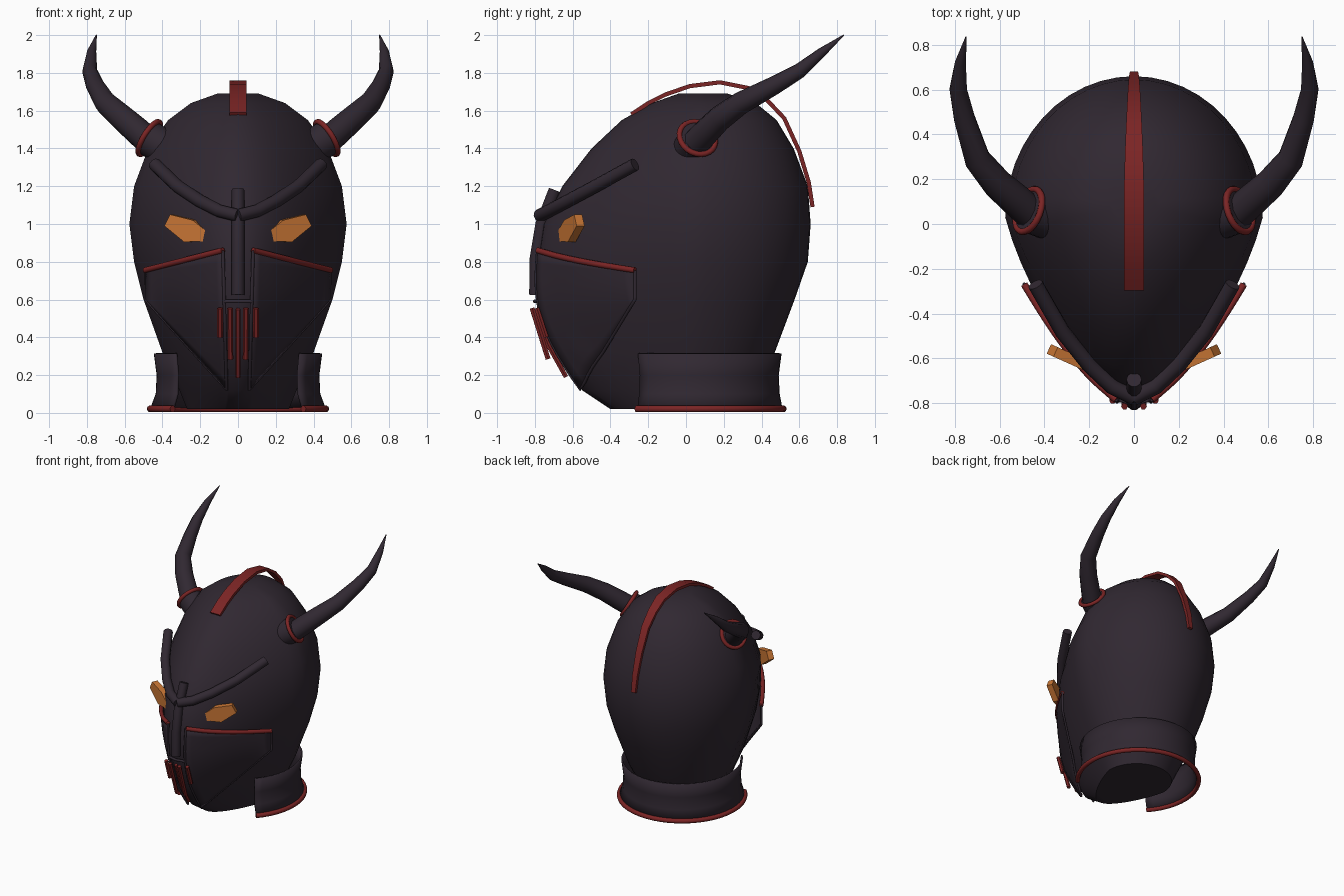
import bpy, bmesh, math
from mathutils import Vector

cube = bpy.data.objects.get("Cube")
if cube:
    bpy.data.objects.remove(cube, do_unlink=True)


def material(name, rgb):
    m = bpy.data.materials.new(name)
    m.use_nodes = True
    m.diffuse_color = (*rgb, 1)
    m.node_tree.nodes["Principled BSDF"].inputs["Base Color"].default_value = (*rgb, 1)
    return m


DARK = material("dark plum", (0.03, 0.021, 0.031))
RED = material("deep red", (0.2, 0.018, 0.018))
ORANGE = material("amber orange", (0.58, 0.18, 0.035))


def finish(obj, name, mat, angle=35):
    obj.name = name
    obj.data.materials.clear()
    obj.data.materials.append(mat)
    bpy.ops.object.select_all(action='DESELECT')
    obj.select_set(True)
    bpy.context.view_layer.objects.active = obj
    bpy.ops.object.shade_smooth_by_angle(angle=math.radians(angle))
    return obj


def loft(name, rings, mat, closed=True, caps=True, thickness=0, angle=35):
    """Skin a list of equal-length point rows."""
    bm = bmesh.new()
    rows = [[bm.verts.new(p) for p in ring] for ring in rings]
    n = len(rows[0])
    for a, b in zip(rows, rows[1:]):
        for i in range(n if closed else n - 1):
            j = (i + 1) % n
            bm.faces.new((a[i], a[j], b[j], b[i]))
    if caps:
        bm.faces.new(rows[0])
        bm.faces.new(rows[-1])
    bmesh.ops.recalc_face_normals(bm, faces=bm.faces)
    mesh = bpy.data.meshes.new(name)
    bm.to_mesh(mesh)
    bm.free()
    obj = bpy.data.objects.new(name, mesh)
    bpy.context.collection.objects.link(obj)
    if thickness:
        mod = obj.modifiers.new("Thickness", 'SOLIDIFY')
        mod.thickness, mod.offset = thickness, 0
    return finish(obj, name, mat, angle)


def tube(name, points, radii, mat, sides=3):
    """Round bar along a path, with one radius or one per point."""
    curve = bpy.data.curves.new(name, 'CURVE')
    curve.dimensions = '3D'
    curve.bevel_depth, curve.bevel_resolution = 1, sides
    curve.use_fill_caps = True
    spline = curve.splines.new('POLY')
    spline.points.add(len(points) - 1)
    for i, (p, q) in enumerate(zip(spline.points, points)):
        p.co = (*q, 1)
        p.radius = radii[i] if isinstance(radii, list) else radii
    obj = bpy.data.objects.new(name, curve)
    bpy.context.collection.objects.link(obj)
    bpy.ops.object.select_all(action='DESELECT')
    obj.select_set(True)
    bpy.context.view_layer.objects.active = obj
    bpy.ops.object.convert(target='MESH')
    return finish(bpy.context.object, name, mat, 50)


def lerp(a, b, t):
    return a + (b - a) * t


# Helmet shell: height, half width, front y, back y
SHELL = [(.02, .27, -.4, .3), (.12, .31, -.55, .36), (.32, .4, -.68, .47),
         (.6, .5, -.775, .575), (.8, .55, -.785, .645), (1, .575, -.755, .66),
         (1.2, .55, -.655, .645), (1.4, .475, -.5, .57), (1.55, .37, -.34, .48),
         (1.64, .25, -.18, .37), (1.69, .11, -.04, .22)]


def center_y(z):
    return .03 + .1 * max(0, z - 1.2)


def shell_ring(z, w, front, back, n=48):
    ring = []
    for i in range(n):
        a = math.tau * i / n
        c, s = math.cos(a), math.sin(a)
        if s >= 0:
            ring.append((w * c, lerp(center_y(z), back, s), z))
        else:  # narrows to a keel at the front
            ring.append((w * c * (1 + .35 * s), lerp(center_y(z), front, -s), z))
    return ring


def shell_front(x, z):
    """Front surface y of the shell at a given x and z."""
    for a, b in zip(SHELL, SHELL[1:]):
        if a[0] <= z <= b[0]:
            w, front = (lerp(a[k], b[k], (z - a[0]) / (b[0] - a[0])) for k in (1, 2))
            lo, hi = 0, 1
            for _ in range(30):
                t = (lo + hi) / 2
                if w * math.sqrt(1 - t * t) * (1 - .35 * t) > abs(x):
                    lo = t
                else:
                    hi = t
            return lerp(center_y(z), front, lo)


loft("helmet_shell", [shell_ring(*r) for r in SHELL], DARK, angle=40)


# Neck collar, open at the front, with red hem
def collar_arc(z, rx, ry):
    start = math.radians(-42)
    span = math.pi - 2 * start
    return [(rx * math.cos(start + span * i / 36),
             .05 + ry * math.sin(start + span * i / 36), z) for i in range(37)]


loft("neck_collar", [collar_arc(.02, .46, .455), collar_arc(.1, .43, .44),
                     collar_arc(.2, .425, .435), collar_arc(.315, .44, .45)],
     DARK, closed=False, caps=False, thickness=.012)
tube("collar_hem", collar_arc(.021, .465, .465), .018, RED)

# Crest band standing over the crown
crest = [Vector((0, y, z)) for y, z in
         [(-.29, 1.58), (-.2, 1.64), (-.11, 1.685), (.02, 1.73), (.18, 1.75), (.33, 1.72),
          (.43, 1.655), (.52, 1.56), (.6, 1.385), (.65, 1.22), (.67, 1.09)]]
rings = []
for i, p in enumerate(crest):
    tangent = crest[min(i + 1, len(crest) - 1)] - crest[max(i - 1, 0)]
    up = Vector((0, -tangent.z, tangent.y)).normalized() * .011
    side = Vector((.044 - .026 * max(0, i - 4) / 6, 0, 0))
    rings.append([p + side + up, p - side + up, p - side - up, p + side - up])
loft("crest_band", rings, RED)

# Nose guard and the small bar under it
tube("nose_guard", [(0, -.695, 1.18), (0, -.765, 1), (0, -.795, .82), (0, -.798, .625)],
     .034, DARK)
tube("mouth_crossbar", [(-.07, -.785, .59), (0, -.8, .59), (.07, -.785, .59)], .01, DARK)
tube("mouth_bar_center", [(0, -.8, .55), (0, -.73, .36), (0, -.635, .19)], .014, RED, 1)

EYE = [(.143, .91), (.153, .95), (.24, 1.02), (.36, 1.05), (.39, .99), (.286, .905)]
HORN = [(.44, .03, 1.41), (.53, .11, 1.49), (.61, .18, 1.56), (.7, .29, 1.64),
        (.757, .47, 1.735), (.785, .6, 1.81), (.775, .72, 1.91), (.75, .835, 2)]
BROW = [(0, -.775, 1.045), (.1, -.725, 1.07), (.2, -.63, 1.12), (.32, -.48, 1.2),
        (.44, -.27, 1.315)]


def cheek_point(u, v):
    """u runs from nose to ear, v from top edge to lower edge."""
    x = lerp(lerp(.08, .06, v), .49, u)
    z = lerp(lerp(.86, .755, u), lerp(.125, .6, u), v)
    top = lerp(-.785, -.27, u) - .05 * math.sin(math.pi * u)
    y = lerp(top, lerp(-.56, -.27, u), v) - .09 * math.sin(math.pi * v) * (1 - u)
    if u < .85:
        y = min(y, shell_front(x, z) - .012)
    return x, y, z


for s, label in ((1, "left"), (-1, "right")):
    def flip(points):
        return [(s * x, y, z) for x, y, z in points]

    # Horn with cuff and ring
    tube(label + "_horn", flip(HORN), [.075, .073, .068, .06, .049, .04, .025, .003], DARK)
    axis = Vector((s * .8, .3, .5)).to_track_quat('Z', 'Y').to_euler()
    bpy.ops.mesh.primitive_cylinder_add(vertices=24, radius=.095, depth=.13,
                                        location=(s * .425, .04, 1.425), rotation=axis)
    finish(bpy.context.object, label + "_horn_cuff", DARK)
    bpy.ops.mesh.primitive_torus_add(major_radius=.1, minor_radius=.015, major_segments=24,
                                     minor_segments=8, location=(s * .47, .06, 1.455),
                                     rotation=axis)
    finish(bpy.context.object, label + "_horn_ring", RED, 60)

    # Brow ridge
    tube(label + "_brow", flip(BROW), .035, DARK)

    # Eye block, slanted along the face
    front = [(x, -.577 + .45 * (x - .394), z) for x, z in EYE]
    back = [(x - .02, y + .042, z) for x, y, z in front]
    loft(label + "_eye", [flip(front), flip(back)], ORANGE, angle=20)

    # Cheek plate with red upper rim and dark side rims
    steps = [i / 12 for i in range(13)]
    loft(label + "_cheek_plate", [flip([cheek_point(u, v) for u in steps]) for v in steps],
         DARK, closed=False, caps=False, thickness=.012)
    tube(label + "_cheek_top_rim", flip([cheek_point(u, 0) for u in steps]), .016, RED)
    edge = ([cheek_point(0, v) for v in steps] + [cheek_point(u, 1) for u in steps[1:]]
            + [cheek_point(1, 1 - v) for v in steps[1:]])
    tube(label + "_cheek_side_rim", flip(edge), .009, DARK)

    # Mouth bars
    tube(label + "_mouth_bar_inner", flip([(.042, -.815, .555), (.04, -.73, .285)]),
         .015, RED, 1)
    tube(label + "_mouth_bar_outer", flip([(.095, -.79, .555), (.095, -.74, .4)]),
         .015, RED, 1)
